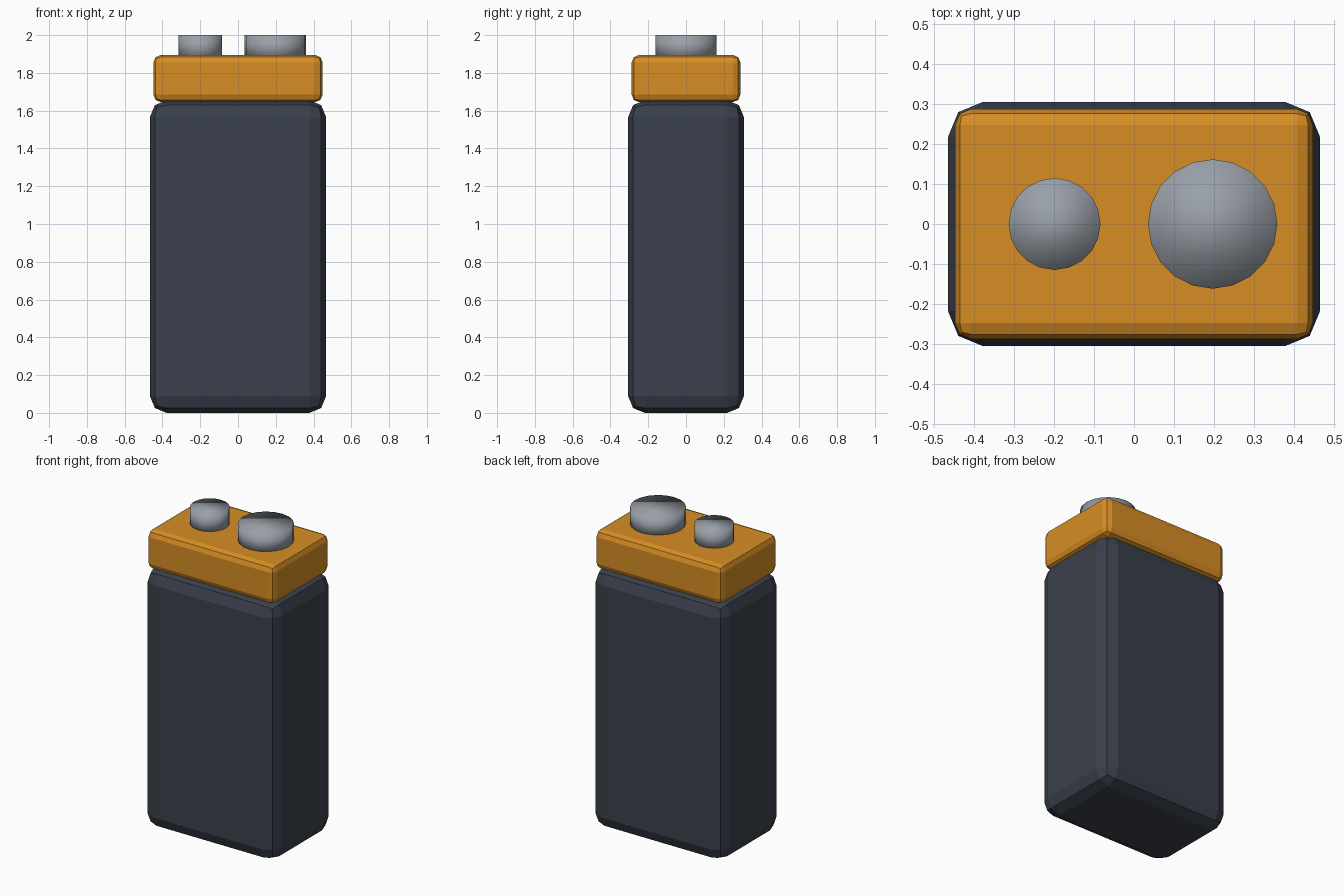
import bpy

if "Cube" in bpy.data.objects:
    bpy.data.objects.remove(bpy.data.objects["Cube"])


def material(name, rgb):
    m = bpy.data.materials.new(name)
    m.diffuse_color = (*rgb, 1.0)
    m.use_nodes = True
    m.node_tree.nodes["Principled BSDF"].inputs["Base Color"].default_value = m.diffuse_color
    return m


slate = material("dark_slate", (0.042, 0.051, 0.072))
orange = material("orange", (0.68, 0.27, 0.018))
metal = material("grey_metal", (0.32, 0.35, 0.39))


def rounded_box(name, sx, sy, z0, z1, bevel, mat):
    bpy.ops.mesh.primitive_cube_add(size=1, location=(0, 0, (z0 + z1) / 2))
    ob = bpy.context.object
    ob.name = name
    ob.scale = (sx, sy, z1 - z0)
    bpy.ops.object.transform_apply(location=False, rotation=False, scale=True)
    mod = ob.modifiers.new("bevel", 'BEVEL')
    mod.width = bevel
    mod.segments = 2
    ob.data.materials.append(mat)
    return ob


def terminal(name, x, radius):
    # bottom is sunk slightly into the cap
    z0, z1 = 1.87, 2.0
    bpy.ops.mesh.primitive_cylinder_add(vertices=20, radius=radius, depth=z1 - z0,
                                        location=(x, 0, (z0 + z1) / 2))
    ob = bpy.context.object
    ob.name = name
    bpy.ops.object.shade_smooth()
    ob.data.materials.append(metal)
    return ob


# Main casing and its lid
rounded_box("battery_body", 0.932, 0.612, 0.0, 1.655, 0.088, slate)
rounded_box("battery_cap", 0.896, 0.576, 1.645, 1.895, 0.04, orange)

# Two contacts on top
terminal("small_terminal", -0.199, 0.115)
terminal("large_terminal", 0.197, 0.162)
